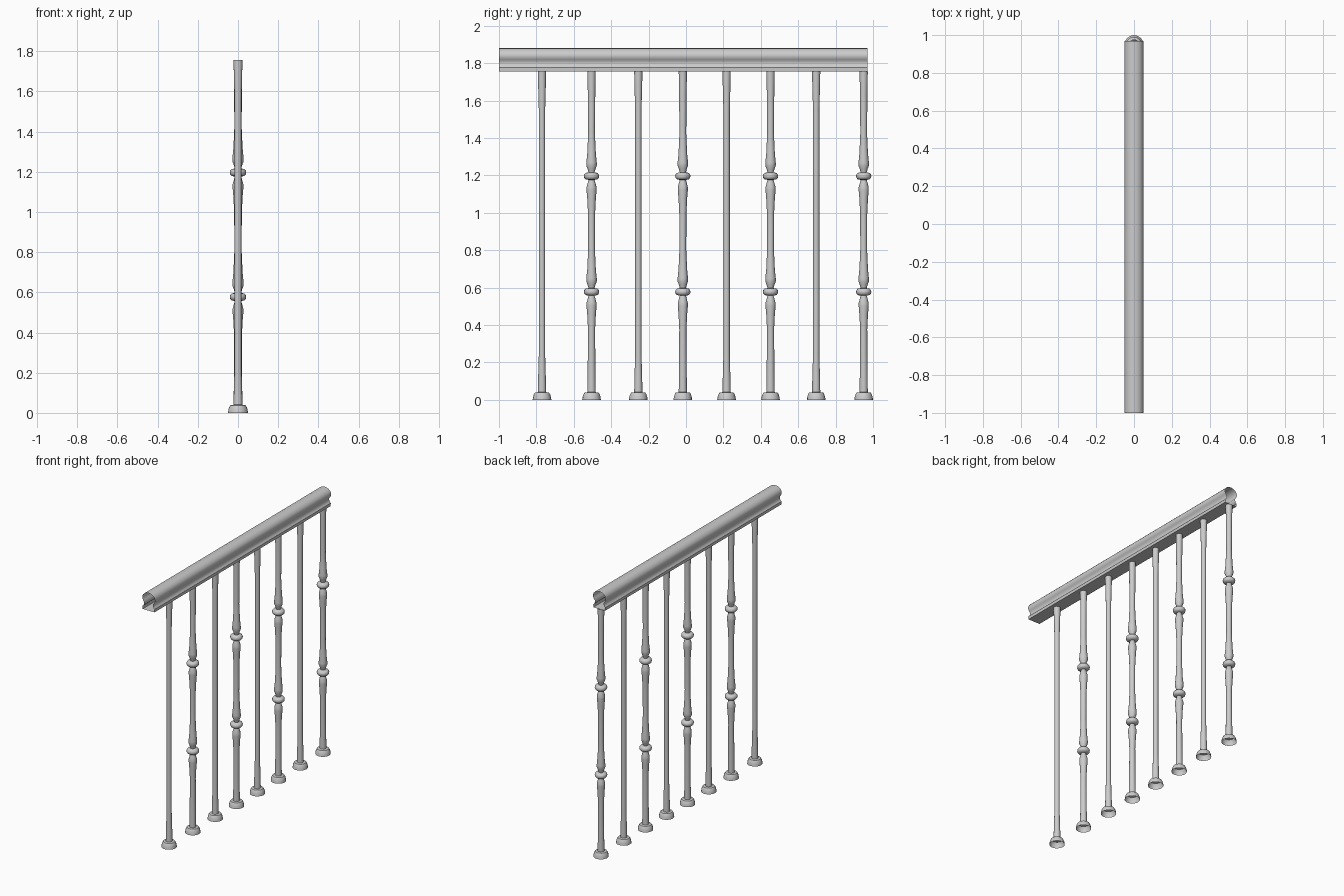
import bpy, bmesh, math

if "Cube" in bpy.data.objects:
    bpy.data.objects.remove(bpy.data.objects["Cube"])


def make_object(name, bm, angle=40):
    bmesh.ops.recalc_face_normals(bm, faces=bm.faces)
    mesh = bpy.data.meshes.new(name)
    bm.to_mesh(mesh)
    bm.free()
    ob = bpy.data.objects.new(name, mesh)
    bpy.context.collection.objects.link(ob)
    bpy.ops.object.select_all(action='DESELECT')
    ob.select_set(True)
    bpy.context.view_layer.objects.active = ob
    bpy.ops.object.shade_smooth_by_angle(angle=math.radians(angle))
    return ob


def lathe(name, profile, y, sides=16):
    """Open surface of revolution from (radius, z) points."""
    bm = bmesh.new()
    rings = []
    for r, z in profile:
        rings.append([bm.verts.new((r * math.cos(2 * math.pi * i / sides),
                                    y + r * math.sin(2 * math.pi * i / sides), z))
                      for i in range(sides)])
    for a, b in zip(rings, rings[1:]):
        for i in range(sides):
            j = (i + 1) % sides
            bm.faces.new((a[i], a[j], b[j], b[i]))
    return make_object(name, bm)


# Turned profiles (radius, z)
base = [(0.050, 0), (0.048, 0.014), (0.044, 0.028), (0.038, 0.038), (0.020, 0.041)]
plain = [(0.022, 0.04), (0.021, 0.10), (0.017, 0.24), (0.017, 1.55),
         (0.021, 1.70), (0.022, 1.756)]


def knuckle(z):
    # double bulb with a flattened ring between
    return [(0.019, z - 0.20), (0.023, z - 0.12), (0.027, z - 0.075), (0.027, z - 0.06),
            (0.021, z - 0.038), (0.016, z - 0.020), (0.032, z - 0.017), (0.039, z - 0.009),
            (0.041, z), (0.039, z + 0.009), (0.032, z + 0.017), (0.016, z + 0.020),
            (0.021, z + 0.038), (0.028, z + 0.056), (0.028, z + 0.072),
            (0.023, z + 0.12), (0.018, z + 0.23)]


ornate = ([(0.022, 0.04), (0.021, 0.12)] + knuckle(0.577) + knuckle(1.196)
          + [(0.020, 1.64), (0.022, 1.756)])

# Alternating plain and ornate balusters, each with a hollow foot
for n, y in enumerate((-0.77, -0.505, -0.255, -0.017, 0.217, 0.452, 0.696, 0.95)):
    kind, profile = ("ornate", ornate) if n % 2 else ("plain", plain)
    lathe(f"{kind}_baluster_{n + 1}", profile, y)
    lathe(f"baluster_foot_{n + 1}", base, y)

# Handrail: open-ended moulded tube, half section mirrored across x
half = [(0.046, 1.756), (0.047, 1.777), (0.039, 1.785), (0.034, 1.797), (0.035, 1.809),
        (0.043, 1.820), (0.049, 1.832), (0.049, 1.846), (0.043, 1.860),
        (0.032, 1.871), (0.017, 1.878)]
section = half + [(0, 1.880)] + [(-x, z) for x, z in reversed(half)]
bm = bmesh.new()
ends = [[bm.verts.new((x, y, z)) for x, z in section] for y in (-1.0, 0.97)]
for i in range(len(section)):
    j = (i + 1) % len(section)
    bm.faces.new((ends[0][i], ends[0][j], ends[1][j], ends[1][i]))
make_object("handrail", bm)
